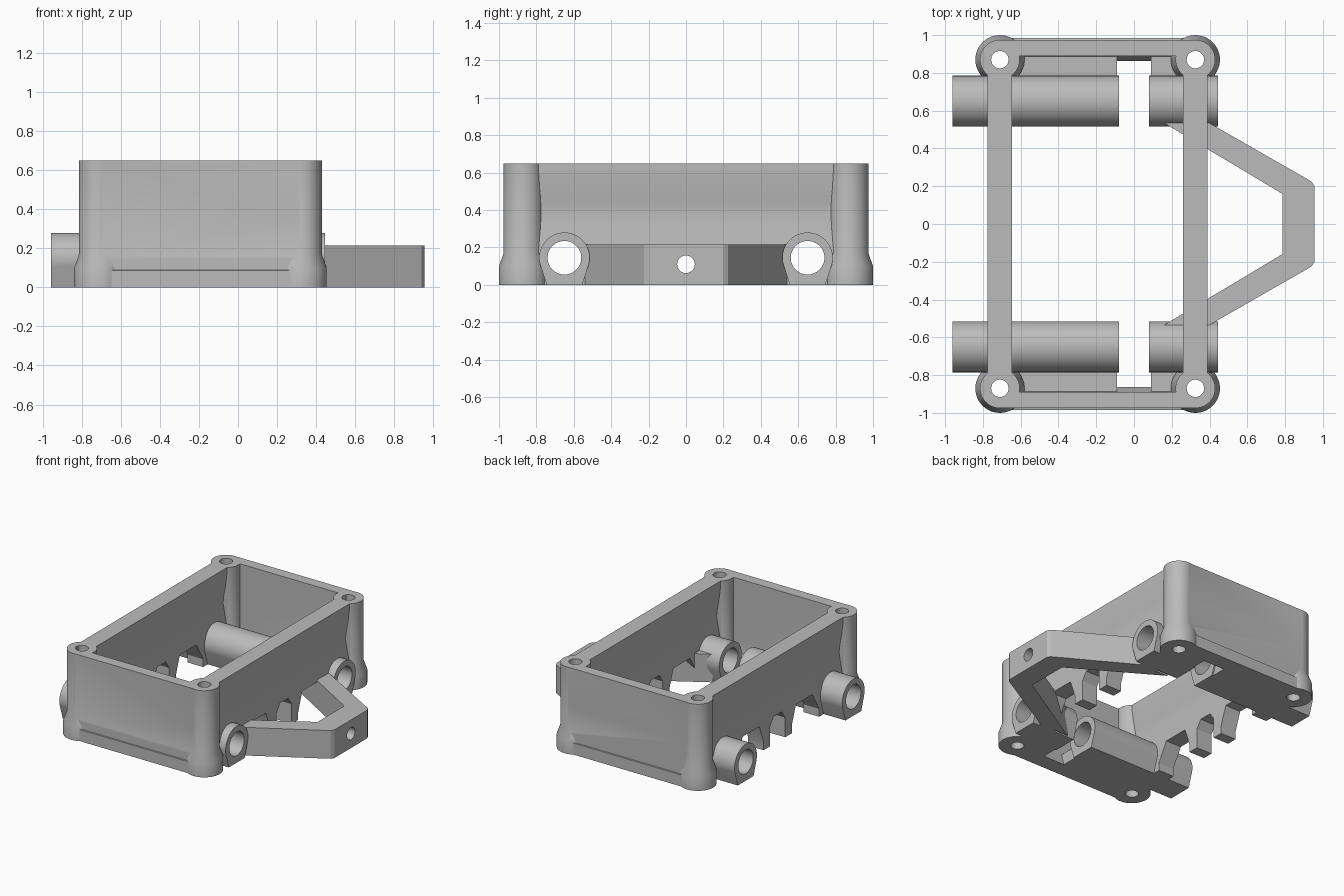
import bpy, bmesh, math
from mathutils import Vector

if "Cube" in bpy.data.objects:
    bpy.data.objects.remove(bpy.data.objects["Cube"])

grey = bpy.data.materials.new("plain grey")
grey.use_nodes = True
colour = (0.5, 0.5, 0.5, 1)
grey.diffuse_color = colour
grey.node_tree.nodes["Principled BSDF"].inputs["Base Color"].default_value = colour

LEFT_X, RIGHT_X, BOSS_Y = 0.325, -0.71, 0.87
TUBE_Y, TUBE_Z, HEIGHT = 0.65, 0.145, 0.65


def finish(name, bm):
    bmesh.ops.recalc_face_normals(bm, faces=bm.faces)
    mesh = bpy.data.meshes.new(name)
    bm.to_mesh(mesh)
    bm.free()
    mesh.materials.append(grey)
    ob = bpy.data.objects.new(name, mesh)
    bpy.context.collection.objects.link(ob)
    return ob


def prism(name, points, axis, low, high):
    """Extrude a flat outline along an axis."""
    place = {"x": lambda a, b: (low, a, b),
             "y": lambda a, b: (a, low, b),
             "z": lambda a, b: (a, b, low)}[axis]
    bm = bmesh.new()
    face = bm.faces.new([bm.verts.new(place(a, b)) for a, b in points])
    out = bmesh.ops.extrude_face_region(bm, geom=[face])
    step = Vector([(high - low) * (axis == k) for k in "xyz"])
    verts = [g for g in out["geom"] if isinstance(g, bmesh.types.BMVert)]
    bmesh.ops.translate(bm, verts=verts, vec=step)
    return finish(name, bm)


def lathe(name, profile, x, y):
    """Revolve a radius/height profile around a vertical axis."""
    bm = bmesh.new()
    verts = [bm.verts.new((x + r, y, z)) for r, z in profile]
    edges = [bm.edges.new(pair) for pair in zip(verts, verts[1:])]
    bmesh.ops.spin(bm, geom=verts + edges, cent=(x, y, 0), axis=(0, 0, 1),
                   angle=math.tau, steps=48)
    bmesh.ops.remove_doubles(bm, verts=bm.verts, dist=1e-4)
    return finish(name, bm)


def arc(a, b, r, start=0, sweep=360, steps=48):
    count = steps if sweep == 360 else steps + 1
    angles = [math.radians(start + sweep * i / steps) for i in range(count)]
    return [(a + r * math.cos(t), b + r * math.sin(t)) for t in angles]


def box(name, x0, x1, y0, y1, z0, z1):
    return prism(name, [(x0, y0), (x1, y0), (x1, y1), (x0, y1)], "z", z0, z1)


def combine(target, tool, operation):
    mod = target.modifiers.new("join", "BOOLEAN")
    mod.operation, mod.solver, mod.object = operation, "EXACT", tool
    bpy.context.view_layer.objects.active = target
    bpy.ops.object.modifier_apply(modifier=mod.name)
    bpy.data.objects.remove(tool)


parts = []

# Side walls with a waisted section and three arches along the bottom
half_section = [(0.065, 0), (0.065, 0.2), (0.052, 0.3), (0.042, 0.38),
                (0.046, 0.43), (0.057, 0.51), (0.065, 0.6), (0.065, HEIGHT)]
side_arch = [(0.17, -0.1), (0.17, 0.06), (0.22, 0.2), (0.42, 0.2),
             (0.5, 0.06), (0.5, -0.1)]
middle_arch = [(-0.09, -0.1), (-0.09, 0.15), (-0.05, 0.21),
               (0.05, 0.21), (0.09, 0.15), (0.09, -0.1)]
for x in (LEFT_X, RIGHT_X):
    section = ([(x + w, z) for w, z in half_section]
               + [(x - w, z) for w, z in reversed(half_section)])
    wall = prism("side_wall", section, "y", -BOSS_Y, BOSS_Y)
    for outline in (middle_arch, side_arch, [(-y, z) for y, z in side_arch]):
        cutter = prism("arch_cutter", outline, "x", x - 0.2, x + 0.2)
        combine(wall, cutter, "DIFFERENCE")
    parts.append(wall)

boss_profile = [(0, 0), (0.13, 0), (0.13, 0.1), (0.105, 0.17),
                (0.105, HEIGHT), (0, HEIGHT)]
tube_outline = arc(0, TUBE_Z, 0.135, -15, 210) + [(-0.095, 0), (0.095, 0)]

for side in (-1, 1):
    # End wall with a chamfered inner foot and an outer base strip
    end_section = [(0.862, 0), (0.89, 0.1), (0.89, HEIGHT), (0.973, HEIGHT),
                   (0.975, 0.09), (0.984, 0.088), (0.984, 0)]
    parts.append(prism("end_wall", [(side * y, z) for y, z in end_section],
                       "x", RIGHT_X, LEFT_X))

    # Corner bosses
    for x in (LEFT_X, RIGHT_X):
        parts.append(lathe("corner_boss", boss_profile, x, side * BOSS_Y))

    # Axle tubes and the floor shelves joining them to the end wall
    outline = [(y + side * TUBE_Y, z) for y, z in tube_outline]
    for x0, x1 in ((-0.96, -0.08), (0.08, 0.445)):
        parts.append(prism("axle_tube", outline, "x", x0, x1))
    ys = sorted((side * 0.7, side * 0.92))
    parts.append(box("floor_shelf", RIGHT_X, -0.09, *ys, 0, 0.09))
    parts.append(box("floor_shelf", 0.09, LEFT_X, *ys, 0, 0.09))

# Fuse the frame
housing = parts[0]
housing.name = "housing"
for part in parts[1:]:
    combine(housing, part, "UNION")

# Screw holes and axle bores
for side in (-1, 1):
    for x in (LEFT_X, RIGHT_X):
        hole = prism("screw_cutter", arc(x, side * BOSS_Y, 0.046), "z", -0.1, 0.8)
        combine(housing, hole, "DIFFERENCE")
    bore = prism("bore_cutter", arc(side * TUBE_Y, TUBE_Z, 0.09), "x", -1.2, 1.2)
    combine(housing, bore, "DIFFERENCE")

# Angled arm with a pin hole
half_arm = [(0.785, 0.16), (0.15, 0.54), (0.39, 0.54), (0.94, 0.225), (0.955, 0.2)]
arm = prism("front_arm", half_arm + [(x, -y) for x, y in reversed(half_arm)],
            "z", 0, 0.215)
combine(arm, prism("pin_cutter", arc(0, 0.11, 0.047), "x", 0.6, 1.2), "DIFFERENCE")

# Smooth the round surfaces, keep edges sharp
bpy.ops.object.select_all(action="DESELECT")
for ob in (housing, arm):
    ob.select_set(True)
    bpy.context.view_layer.objects.active = ob
bpy.ops.object.shade_smooth_by_angle(angle=math.radians(25))
